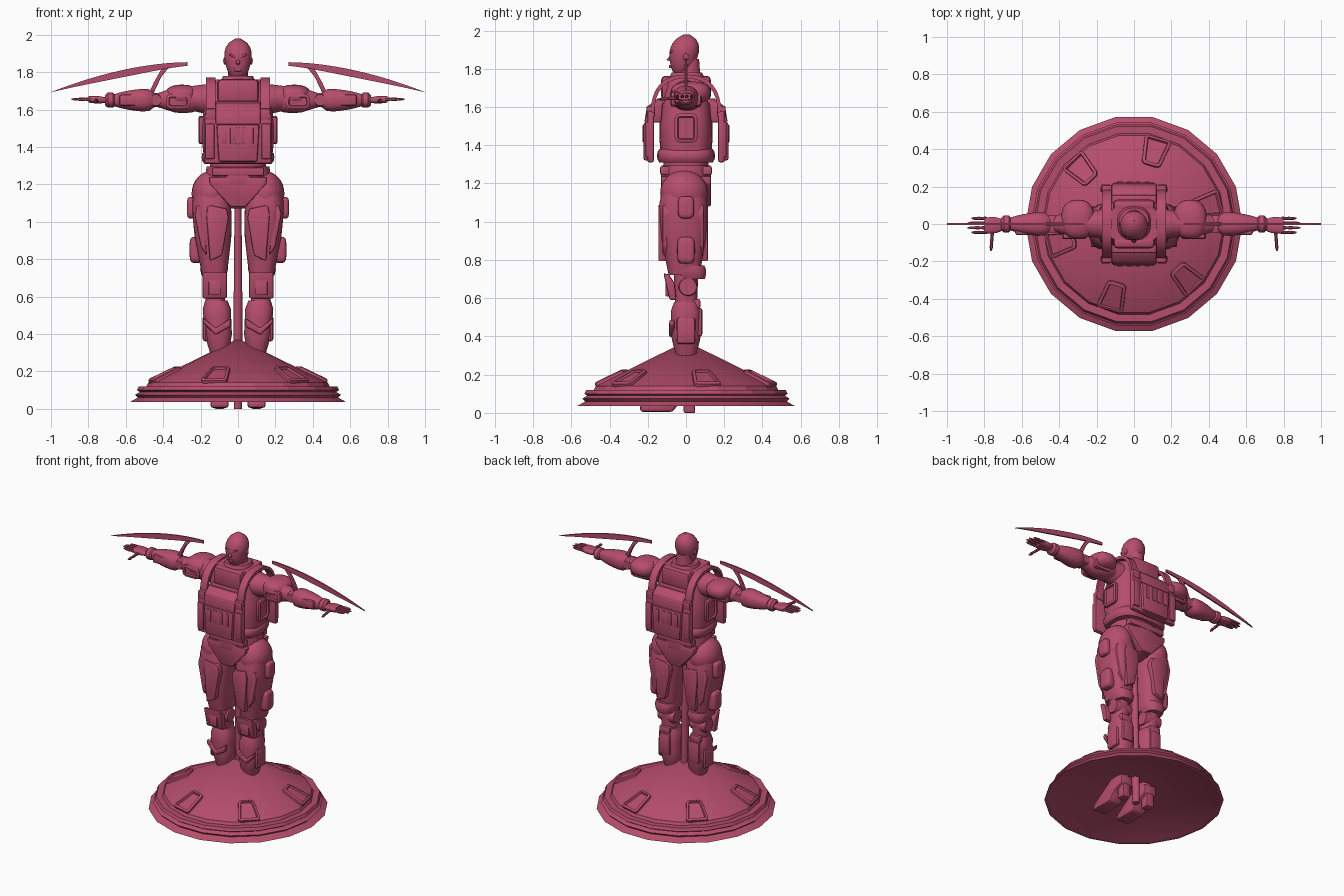
import bpy, bmesh, math
from mathutils import Matrix, Vector

cube = bpy.data.objects.get("Cube")
if cube:
    bpy.data.objects.remove(cube)

mat = bpy.data.materials.new("rose red")
mat.use_nodes = True
mat.diffuse_color = (.47, .075, .15, 1)
mat.node_tree.nodes["Principled BSDF"].inputs["Base Color"].default_value = mat.diffuse_color


def finish(name, bm, both=False, angle=35):
    """Make the object; parts off to one side are mirrored, and also front to back if asked."""
    bmesh.ops.recalc_face_normals(bm, faces=bm.faces)
    paired = min(vert.co.x for vert in bm.verts) > 0
    mesh = bpy.data.meshes.new(name)
    bm.to_mesh(mesh)
    bm.free()
    mesh.materials.append(mat)
    mesh.shade_smooth()
    mesh.set_sharp_from_angle(angle=math.radians(angle))
    part = bpy.data.objects.new(name, mesh)
    bpy.context.collection.objects.link(part)
    if paired or both:
        mirror = part.modifiers.new("mirror", 'MIRROR')
        mirror.use_axis = (paired, both, False)
    return part


def spow(value, power):
    return math.copysign(abs(value) ** (2 / power), value)


def limb(name, start, end, radii, depth=1.0, power=2.0, sides=20):
    """Skin evenly spaced rounded sections between two points."""
    start, end = Vector(start), Vector(end)
    axis = max(range(3), key=lambda i: abs(end[i] - start[i]))
    u, v = [i for i in range(3) if i != axis]
    bm = bmesh.new()
    rings = []
    for k, radius in enumerate(radii):
        ring = []
        for i in range(sides):
            turn = math.tau * (i + .5) / sides
            co = start.lerp(end, k / (len(radii) - 1))
            co[u] += radius * spow(math.cos(turn), power)
            co[v] += radius * depth * spow(math.sin(turn), power)
            ring.append(bm.verts.new(co))
        rings.append(ring)
    for low, high in zip(rings, rings[1:]):
        for i in range(sides):
            bm.faces.new((low[i - 1], low[i], high[i], high[i - 1]))
    bm.faces.new(rings[0])
    bm.faces.new(rings[-1])
    return finish(name, bm)


def pod(name, centre, half, power=2.0):
    """Rounded solid between an ellipsoid and a block."""
    bm = bmesh.new()
    bmesh.ops.create_uvsphere(bm, u_segments=24, v_segments=16, radius=1)
    for vert in bm.verts:
        vert.co = [c + h * spow(p, power) for c, h, p in zip(centre, half, vert.co)]
    return finish(name, bm)


def box(name, centre, size, bevel=.008, taper=1.0, panel=None, both=False):
    """Bevelled block, its foot scaled by taper, with recessed panels across one axis."""
    bm = bmesh.new()
    bmesh.ops.create_cube(bm, size=1)
    for vert in bm.verts:
        if vert.co.z < 0:
            vert.co.x *= taper
        vert.co = [c + s * p for c, s, p in zip(centre, size, vert.co)]
    edges = bm.edges[:]
    if panel is not None:
        edges = [e for e in edges if abs((e.verts[0].co - e.verts[1].co).normalized()[panel]) > .9]
    bmesh.ops.bevel(bm, geom=edges, offset=bevel, segments=2, profile=.5,
                    affect='EDGES', clamp_overlap=True)
    if panel is not None:
        bm.normal_update()
        caps = [f for f in bm.faces if abs(f.normal[panel]) > .9]
        for thickness, depth in ((.008, .005), (.008, 0), (.004, -.012)):
            bmesh.ops.inset_individual(bm, faces=caps, thickness=thickness, depth=depth)
    return finish(name, bm, both)


def plate(name, axis, outline, base, top, bevel=.008, both=False):
    """Extrude an outline along one axis."""
    bm = bmesh.new()
    sheets = []
    for level in (base, top):
        rows = [list(p) for p in outline]
        for row in rows:
            row.insert(axis, level)
        sheets.append([bm.verts.new(row) for row in rows])
    low, high = sheets
    bm.faces.new(low)
    bm.faces.new(high)
    for i in range(len(low)):
        bm.faces.new((low[i - 1], low[i], high[i], high[i - 1]))
    bmesh.ops.recalc_face_normals(bm, faces=bm.faces)
    if bevel:
        bmesh.ops.bevel(bm, geom=bm.edges[:], offset=bevel, segments=2, profile=.5,
                        affect='EDGES', clamp_overlap=True)
    return finish(name, bm, both)


X, Y = 0, 1

# Hollow conical base with stepped rim and six framed windows
profile = [(0, .375), (.48, .14), (.49, .12), (.53, .12), (.54, .1), (.525, .09),
           (.55, .075), (.535, .06), (.58, .035), (.56, .035), (0, .2)]
bm = bmesh.new()
verts = [bm.verts.new((r, 0, z)) for r, z in profile]
edges = [bm.edges.new(pair) for pair in zip(verts, verts[1:])]
bmesh.ops.spin(bm, geom=verts + edges, axis=(0, 0, 1), cent=(0, 0, 0), angle=math.tau, steps=18)
bmesh.ops.remove_doubles(bm, verts=bm.verts, dist=.0001)
finish("base_cone", bm, angle=15)
for k in range(6):
    window = box("base_window", (0, 0, 0), (.1, .02, .17), bevel=.02, taper=1.5, panel=Y)
    window.matrix_world = (Matrix.Rotation(math.radians(44 + 60 * k), 4, 'Z')
                           @ Matrix.Translation((0, -.4, .18))
                           @ Matrix.Rotation(math.radians(-64), 4, 'X'))
limb("support_post", (0, .02, 0), (0, 0, 1.12), [.022, .024, .024, .022, .018], depth=1.2, sides=12)

# Head, neck and face
limb("neck", (0, .015, 1.68), (0, .015, 1.85), [.075, .06, .054, .05], depth=1.08)
limb("head", (0, -.025, 1.765), (0, .003, 1.98),
     [.028, .048, .059, .066, .071, .074, .073, .066, .05, .015], depth=1.04, power=2.15, sides=24)
plate("nose", X, [(-.07, 1.885), (-.103, 1.845), (-.06, 1.835)], -.01, .01, bevel=.004)
plate("brow", Y, [(.005, 1.883), (.045, 1.9), (.045, 1.888), (.005, 1.87)], -.04, -.086, bevel=.004)
box("mouth", (0, -.075, 1.812), (.04, .03, .015), bevel=.004)
pod("ear", (.071, 0, 1.86), (.008, .014, .02))

# Torso and vest
limb("torso", (0, 0, 1.36), (0, 0, 1.76), [.185, .195, .195, .185, .165, .14], depth=.72, power=3, sides=28)
limb("vest_belt", (0, 0, 1.31), (0, 0, 1.38), [.18, .193, .195, .193, .18], depth=.78, power=3, sides=28)
limb("waist", (0, 0, 1.24), (0, 0, 1.33), [.15, .15], depth=.8, power=2.4)
limb("collar", (0, .005, 1.72), (0, .005, 1.78), [.1, .095, .08], power=2.5)
box("side_panel", (.185, 0, 1.49), (.04, .12, .15), bevel=.025, panel=X)
box("armour_plate", (0, -.185, 1.445), (.36, .035, .27), bevel=.012, both=True)
box("pack", (0, -.2, 1.42), (.23, .045, .2), bevel=.012, taper=.9, both=True)
plate("pack_flap", X, [(-.13, 1.52), (-.218, 1.52), (-.205, 1.6), (-.16, 1.635), (-.12, 1.635)],
      -.12, .12, both=True)
box("chest_box", (0, -.1, 1.7), (.22, .06, .125), bevel=.02, both=True)
box("chest_bar", (0, -.13, 1.63), (.24, .05, .03), both=True)
box("side_pocket", (.15, -.195, 1.43), (.05, .035, .19), both=True)
box("strap_buckle", (.145, -.185, 1.575), (.055, .045, .06), both=True)
for k in range(4):
    box("pack_clip", (.05 * k - .08, -.22, 1.46), (.024, .015, .09), bevel=.004, both=True)

# Shoulder straps arch over the shoulders from front to back
arch = [math.pi * k / 16 for k in range(17)]
outer = [(.185 * spow(math.cos(a), 2.4), 1.56 + .21 * spow(math.sin(a), 2.4)) for a in arch]
inner = [(y * .9, 1.56 + (z - 1.56) * .9) for y, z in reversed(outer)]
plate("shoulder_strap", X, outer + inner, .12, .172, bevel=0)

# Hips
limb("hips", (0, 0, 1.07), (0, 0, 1.295), [.06, .11, .155, .175, .175, .17], depth=.76, power=2.4)
pod("hip_joint", (.145, -.01, 1.15), (.103, .125, .12))
plate("groin_plate", Y, [(-.04, 1.08), (.04, 1.08), (.15, 1.2), (.155, 1.24), (-.155, 1.24), (-.15, 1.2)],
      -.08, -.13, both=True)
box("waist_plate", (0, -.11, 1.268), (.28, .05, .045), both=True)
box("groin_cap", (0, 0, 1.1), (.08, .2, .06))

# Thighs
limb("thigh", (.126, -.01, .72), (.145, -.015, 1.2), [.068, .083, .098, .104, .104, .08],
     depth=1.2, power=2.7, sides=24)
for side, centre in ((-1, -.015), (1, -.015)):
    plate("thigh_inner_panel", Y, [(.085, .82), (.15, .79), (.17, 1.04), (.16, 1.09), (.06, 1.07), (.05, 1.02)],
          centre + side * .08, centre + side * .13)
    plate("thigh_outer_panel", Y, [(.168, .82), (.2, .87), (.232, 1.04), (.22, 1.09), (.185, 1.08)],
          centre + side * .06, centre + side * .108)
pod("upper_thigh_pod", (.245, 0, 1.075), (.028, .042, .058), power=4)
pod("lower_thigh_pod", (.225, 0, .85), (.034, .046, .07), power=4)
limb("thigh_cuff", (.128, .03, .7), (.128, .015, .77), [.06, .07, .075, .072], depth=1.15, power=2.5)

# Knees and shins
limb("knee", (.12, 0, .55), (.128, 0, .75), [.052, .056, .06], depth=1.1, power=2.4)
limb("knee_disc", (.06, .01, .66), (.188, .01, .66), [.045, .052, .052, .052, .052, .045])
plate("knee_guard", X, [(-.05, .59), (-.085, .59), (-.118, .73), (-.09, .725), (-.06, .68)], .06, .19)
box("knee_guard_panel", (.125, -.093, .65), (.065, .03, .08), bevel=.005)
limb("shin", (.1, 0, .3), (.116, 0, .58), [.05, .062, .073, .075, .075, .076, .06], depth=1.05, power=2.5)
plate("shin_strap", Y, [(.04, .44), (.12, .395), (.187, .46), (.187, .49), (.12, .43), (.04, .485)], -.06, -.088)
box("boot_side_guard", (.174, 0, .43), (.03, .1, .14), bevel=.015)
box("calf_plate", (.115, .065, .475), (.085, .04, .15), bevel=.012)
box("boot_spur", (.12, .05, .57), (.085, .05, .05), bevel=.01)

# Heeled feet under the base
limb("ankle", (.098, -.01, .1), (.1, 0, .34), [.045, .042, .05], depth=1.1)
plate("foot", X, [(-.24, .005), (-.07, .005), (-.03, .06), (.05, .09), (.05, .16), (-.05, .17), (-.24, .045)],
      .05, .148, bevel=.015)
box("heel", (.1, .018, .05), (.058, .06, .1))

# Arms
limb("shoulder_joint", (.14, 0, 1.655), (.26, 0, 1.66), [.085, .075, .065])
limb("upper_arm", (.2, .01, 1.655), (.43, 0, 1.65), [.06, .075, .078, .073, .056, .04], depth=.94, power=2.3)
pod("shoulder_pad", (.3, .025, 1.675), (.09, .105, .058), power=2.4)
box("upper_arm_panel", (.32, 0, 1.643), (.13, .15, .08), bevel=.025, panel=Y)
limb("elbow", (.44, -.045, 1.65), (.44, .045, 1.65), [.03, .038, .038, .038, .03])
limb("forearm", (.44, 0, 1.65), (.66, 0, 1.65), [.035, .062, .064, .06, .054, .046, .035], depth=.95, power=2.4)
box("forearm_panel", (.56, -.045, 1.65), (.15, .03, .06), bevel=.012)
limb("wrist", (.655, 0, 1.65), (.71, 0, 1.65), [.03, .046, .046, .046, .032], depth=.88)
limb("palm", (.7, -.005, 1.65), (.8, -.008, 1.655), [.03, .042, .045, .04], depth=.45, power=2.8)
for k, tip in enumerate((.87, .89, .89, .87)):
    y = .025 * k - .045
    limb("finger", (.785, y, 1.655), (tip, y, 1.655), [.009, .01, .008, .01, .008, .008, .003], sides=8)
limb("thumb", (.765, -.145, 1.64), (.755, -.02, 1.65), [.004, .01, .008, .01, .009, .012, .012], sides=8)

# Curved arm blades with struts
steps = [k / 14 for k in range(15)]
ridge = [(.27 + .73 * t, 1.853 - .16 * t ** 1.8) for t in steps]
edge = [(x, z - .018 * (1 - t) - .028 * math.sin(math.pi * t) - .001) for t, (x, z) in zip(steps, ridge)]
plate("blade", Y, ridge + edge[::-1], -.005, .005, bevel=0)
plate("blade_strut", Y, [(.37, 1.825), (.41, 1.815), (.45, 1.745), (.475, 1.69), (.45, 1.69), (.41, 1.775)],
      -.009, .009, bevel=.003)
